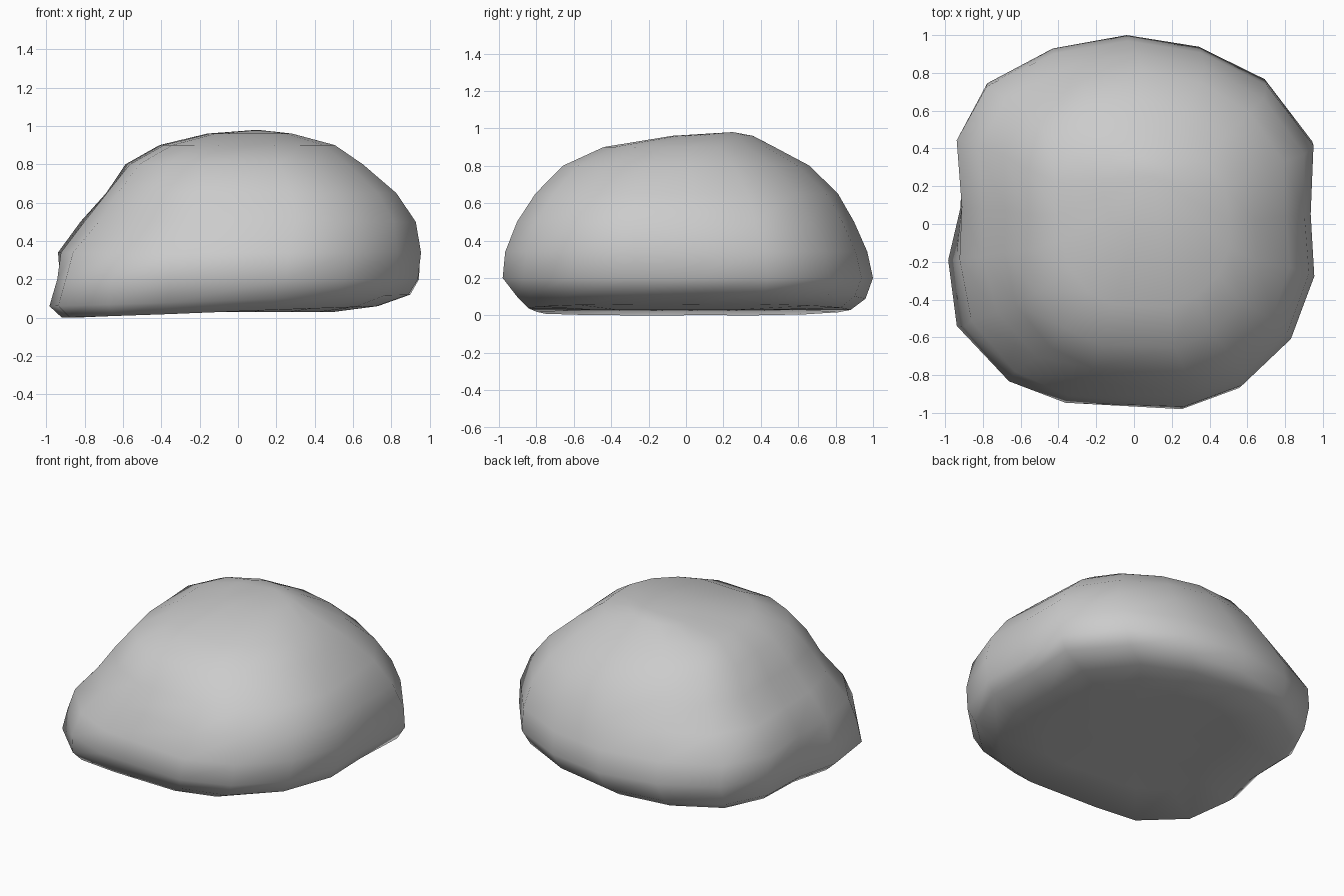
import bpy
import bmesh
from math import atan2, cos, sin, exp, pi, radians, remainder

cube = bpy.data.objects.get("Cube")
if cube:
    bpy.data.objects.remove(cube, do_unlink=True)

# Widest outline of the boulder, counter-clockwise
OUTLINE = [(.95, .06), (.97, .44), (.71, .77), (.35, .94), (-.04, 1), (-.44, .93),
           (-.8, .75), (-.96, .46), (-.94, .1), (-.97, -.19), (-.93, -.55),
           (-.69, -.85), (-.38, -.97), (.26, -.99), (.57, -.87), (.83, -.62), (.96, -.28)]

# Height, sideways tilt, x range, y range, roundness
RINGS = [(.03, 0, -.6, .5, -.6, .6, 0),
         (.03, .03, -.9, .73, -.91, .88, 0),
         (.09, .03, -.97, .9, -.97, .96, 0),
         (.2, 0, -.95, .95, -1, 1, 0),
         (.34, 0, -.95, .97, -.98, .97, 0),
         (.5, 0, -.84, .95, -.92, .9, .1),
         (.65, 0, -.7, .85, -.82, .81, .2),
         (.8, 0, -.56, .67, -.67, .64, .3),
         (.9, 0, -.38, .52, -.45, .45, .5),
         (.96, 0, -.14, .29, -.08, .34, .8)]

# Bumps and dents: direction and spread in degrees, height, vertical reach, amount
LUMPS = [(225, 25, .46, .14, -.1),
         (262, 20, .06, .07, -.13),
         (25, 25, .6, .2, -.05),
         (135, 28, .86, .11, .08),
         (155, 18, .06, .08, -.06),
         (195, 15, .05, .06, .03)]


def lump_offset(angle, z):
    """Outward push of all the lumps at one spot."""
    total = 0
    for direction, spread, height, reach, amount in LUMPS:
        turn = remainder(angle - radians(direction), 2 * pi) / radians(spread)
        rise = (z - height) / reach
        total += amount * exp(-(turn * turn + rise * rise) / 2)
    return total


def ring_points(z, tilt, x0, x1, y0, y1, roundness):
    """Fit the outline into a box, rounding it off towards the crown."""
    for u, v in OUTLINE:
        u /= .97
        length = (u * u + v * v) ** .5
        k = 1 + roundness * (1 / length - 1)
        u, v = u * k, v * k
        angle = atan2(v, u)
        push = lump_offset(angle, z)
        yield ((x0 + x1) / 2 + u * (x1 - x0) / 2 + push * cos(angle),
               (y0 + y1) / 2 + v * (y1 - y0) / 2 + push * sin(angle), z + tilt * u)


# Loft the rings into a closed stone
bm = bmesh.new()
loops = [[bm.verts.new(p) for p in ring_points(*ring)] for ring in RINGS]
count = len(OUTLINE)
for low, high in zip(loops, loops[1:]):
    for i in range(count):
        j = (i + 1) % count
        bm.faces.new((low[i], low[j], high[j], high[i]))

# Close the underside and the crown
under = bm.verts.new((0, 0, .03))
crown = bm.verts.new((.1, .25, .98))
for i in range(count):
    j = (i + 1) % count
    bm.faces.new((loops[0][j], loops[0][i], under))
    bm.faces.new((loops[-1][i], loops[-1][j], crown))
bmesh.ops.recalc_face_normals(bm, faces=bm.faces)
for face in bm.faces:
    face.smooth = True

mesh = bpy.data.meshes.new("boulder")
bm.to_mesh(mesh)
bm.free()
boulder = bpy.data.objects.new("boulder", mesh)
bpy.context.collection.objects.link(boulder)

# Plain grey stone
stone = bpy.data.materials.new("grey_stone")
stone.use_nodes = True
stone.diffuse_color = (.6, .6, .6, 1)
for node in stone.node_tree.nodes:
    if node.type == "BSDF_PRINCIPLED":
        node.inputs["Base Color"].default_value = (.6, .6, .6, 1)
mesh.materials.append(stone)
